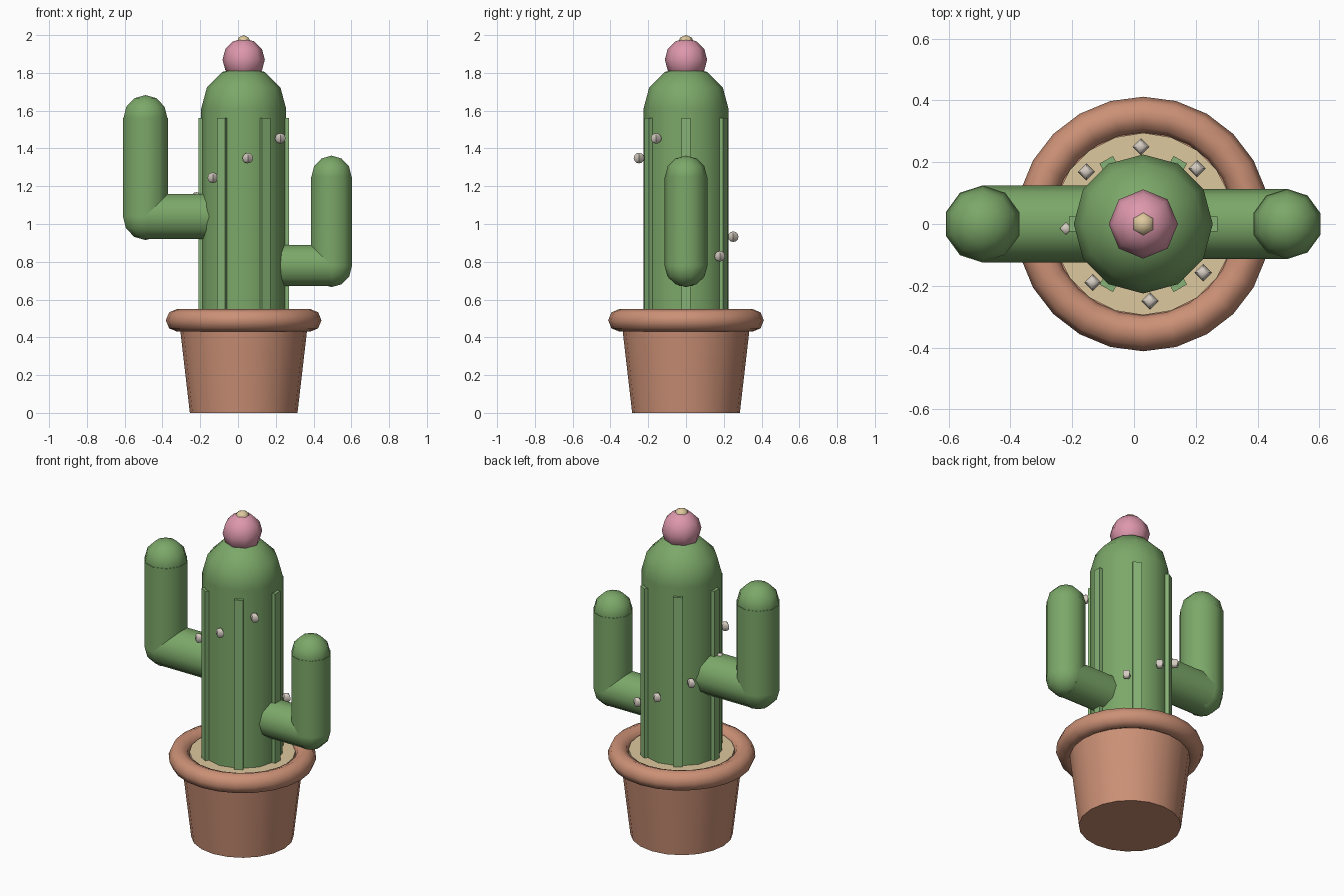
import bpy
from math import cos, sin, pi, radians

cube = bpy.data.objects.get("Cube")
if cube:
    bpy.data.objects.remove(cube, do_unlink=True)

CX = 0.03  # pot and trunk axis


def material(name, rgb):
    mat = bpy.data.materials.new(name)
    mat.use_nodes = True
    colour = (*rgb, 1)
    mat.diffuse_color = colour
    mat.node_tree.nodes["Principled BSDF"].inputs["Base Color"].default_value = colour
    return mat


terracotta = material("terracotta", (0.60, 0.28, 0.18))
sand = material("sand", (0.73, 0.58, 0.34))
green = material("cactus green", (0.20, 0.39, 0.14))
rib_green = material("light rib green", (0.24, 0.45, 0.18))
pink = material("blossom pink", (0.72, 0.31, 0.41))
cream = material("spine cream", (0.66, 0.60, 0.53))


def finish(name, mat, smooth=True):
    obj = bpy.context.object
    obj.name = name
    obj.data.materials.append(mat)
    if smooth:
        for poly in obj.data.polygons:
            poly.use_smooth = True
        obj.data.set_sharp_from_angle(angle=radians(62))
    return obj


def column(name, mat, x, z0, z1, r0, r1, sides):
    bpy.ops.mesh.primitive_cone_add(vertices=sides, radius1=r0, radius2=r1,
                                    depth=z1 - z0, location=(x, 0, (z0 + z1) / 2))
    return finish(name, mat)


def ball(name, mat, place, radius, sides, rings=6, smooth=True):
    bpy.ops.mesh.primitive_uv_sphere_add(segments=sides, ring_count=rings,
                                         radius=radius, location=place)
    return finish(name, mat, smooth)


# Pot, rounded rim and soil
column("pot", terracotta, CX, 0, 0.5, 0.285, 0.343, 20)
bpy.ops.mesh.primitive_torus_add(major_segments=24, minor_segments=8, major_radius=0.352,
                                 minor_radius=0.06, location=(CX, 0, 0.49))
finish("pot_rim", terracotta)
column("soil", sand, CX, 0.42, 0.52, 0.295, 0.295, 20)

# Trunk with domed top
column("trunk", green, CX, 0.45, 1.61, 0.225, 0.225, 12)
ball("trunk_dome", green, (CX, 0, 1.61), 0.225, 12)

# Vertical ribs around the trunk
for i in range(6):
    a = i * pi / 3
    bpy.ops.mesh.primitive_cube_add(size=1, rotation=(0, 0, a),
                                    location=(CX + 0.22 * cos(a), 0.22 * sin(a), 1.03))
    bpy.context.object.scale = (0.04, 0.05, 1.06)
    finish(f"rib_{i + 1}", rib_green, False)

# Side arms: a level branch, a round elbow, an upright and a domed tip
for side, x, low, high, r in (("right", -0.49, 1.04, 1.56, 0.125),
                              ("left", 0.495, 0.78, 1.25, 0.114)):
    start = CX + (0.15 if x > 0 else -0.15)
    bpy.ops.mesh.primitive_cylinder_add(vertices=10, radius=r, depth=abs(x - start),
                                        location=((x + start) / 2, 0, low),
                                        rotation=(0, pi / 2, 0))
    finish(f"{side}_arm_branch", green)
    ball(f"{side}_arm_elbow", green, (x, 0, low), r, 10)
    column(f"{side}_arm_upright", green, x, low, high, r, r, 10)
    ball(f"{side}_arm_tip", green, (x, 0, high), r * 0.98, 10)

# Blossom and its centre
ball("blossom", pink, (CX, 0, 1.87), 0.112, 8)
ball("blossom_centre", sand, (CX, 0, 1.957), 0.043, 6, 4)

# Spine beads spiralling up the trunk
for k in range(8):
    a = 0.8 * k
    ball(f"spine_{k + 1}", cream,
         (CX + 0.25 * cos(a), 0.25 * sin(a), 0.725 + 0.104 * k), 0.028, 4)
